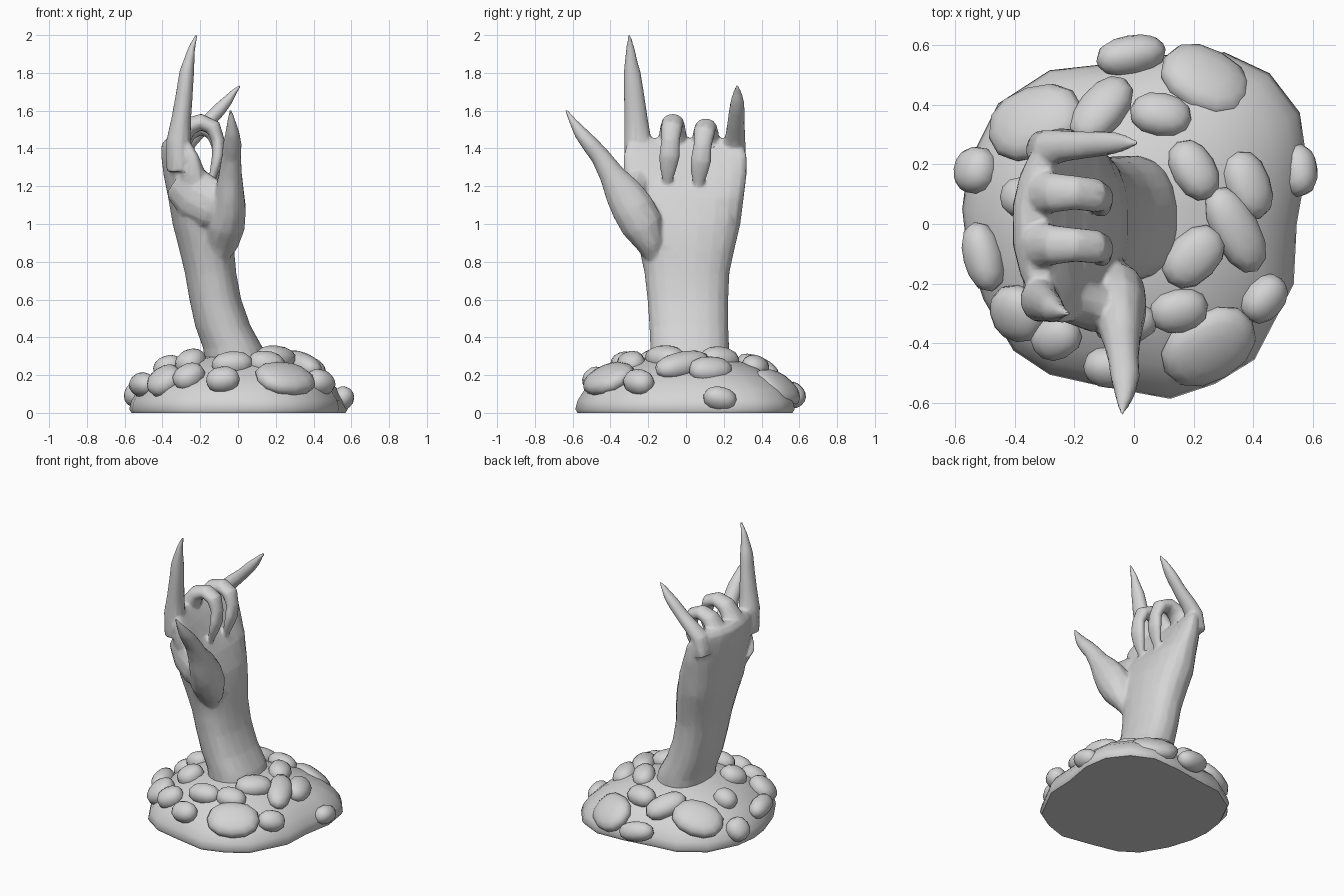
import bpy, bmesh, math
from mathutils import Vector, Matrix

grey = bpy.data.materials.new("plain grey")
grey.diffuse_color = (0.66, 0.66, 0.66, 1)


def smooth(ob, angle=50):
    bpy.ops.object.select_all(action='DESELECT')
    ob.select_set(True)
    bpy.context.view_layer.objects.active = ob
    bpy.ops.object.shade_smooth_by_angle(angle=math.radians(angle))


def finish(name, bm):
    bmesh.ops.recalc_face_normals(bm, faces=bm.faces)
    me = bpy.data.meshes.new(name)
    bm.to_mesh(me)
    bm.free()
    ob = bpy.data.objects.new(name, me)
    bpy.context.collection.objects.link(ob)
    me.materials.append(grey)
    smooth(ob)
    return ob


def skin(bm, rings):
    n = len(rings[0])
    for a, b in zip(rings, rings[1:]):
        for i in range(n):
            bm.faces.new((a[i], a[(i + 1) % n], b[(i + 1) % n], b[i]))
    bm.faces.new(rings[0])
    bm.faces.new(rings[-1])


def power(f, p):
    return math.copysign(abs(f) ** p, f)


hand = bmesh.new()


def limb(pts, side=(0, 1, 0), sides=12, palm=False, p_box=1.0):
    """Loft rings along pts of (x, y, z, half width along side, half thickness)."""
    rings = []
    c = [Vector(p[:3]) for p in pts]
    for i, p in enumerate(pts):
        t = c[min(i + 1, len(c) - 1)] - c[max(i - 1, 0)]
        t = Vector((0, 0, 1)) if palm else t.normalized()
        s = Vector(side)
        s = (s - t * s.dot(t)).normalized()
        d = s.cross(t)
        ring = []
        for k in range(sides):
            a = math.tau * (k + 0.5) / sides
            co = c[i] + s * power(math.cos(a), p_box) * p[3] + d * power(math.sin(a), p_box) * p[4]
            if palm:  # the row of knuckles bows backwards
                co.x += min(max(co.z - 1.0, 0) * 2, 0.75) * co.y ** 2
            ring.append(hand.verts.new(co))
        rings.append(ring)
    skin(hand, rings)


# Forearm, wrist and palm
limb([
    (0.00, 0.02, 0.20, 0.21, 0.17), (-0.025, 0.02, 0.34, 0.21, 0.16),
    (-0.08, 0.015, 0.46, 0.21, 0.148), (-0.12, 0.01, 0.60, 0.215, 0.138),
    (-0.145, 0.005, 0.74, 0.226, 0.137), (-0.165, 0.005, 0.86, 0.252, 0.146),
    (-0.195, 0.005, 1.00, 0.285, 0.152), (-0.235, 0.00, 1.14, 0.308, 0.137),
    (-0.285, -0.005, 1.26, 0.328, 0.112), (-0.32, -0.005, 1.36, 0.328, 0.09),
    (-0.34, -0.005, 1.42, 0.31, 0.068), (-0.34, -0.005, 1.455, 0.27, 0.04),
], sides=20, palm=True, p_box=0.85)

# Raised index finger with claw
limb([
    (-0.31, -0.25, 1.28, 0.075, 0.07), (-0.315, -0.255, 1.44, 0.074, 0.066),
    (-0.30, -0.265, 1.56, 0.063, 0.053), (-0.285, -0.275, 1.68, 0.055, 0.046),
    (-0.272, -0.285, 1.80, 0.046, 0.040), (-0.262, -0.29, 1.85, 0.036, 0.032),
    (-0.245, -0.295, 1.93, 0.023, 0.019), (-0.218, -0.30, 2.005, 0.007, 0.007)])

# Two curled fingers with claws
for y, dz, tip, drop in ((-0.07, 0.0, -0.03, 1.18), (0.105, -0.025, -0.043, 1.15)):
    limb([
        (-0.335, y, 1.34, 0.085, 0.06), (-0.315, y, 1.44 + dz, 0.08, 0.06),
        (-0.265, y, 1.515 + dz, 0.067, 0.052), (-0.195, y, 1.54 + dz, 0.058, 0.046),
        (-0.13, y + tip * 0.2, 1.51 + dz, 0.058, 0.044),
        (-0.105, y + tip * 0.4, 1.44 + dz, 0.049, 0.036),
        (-0.105, y + tip * 0.6, 1.36 + dz, 0.056, 0.034),
        (-0.12, y + tip * 0.8, 1.30 + dz, 0.047, 0.027),
        (-0.137, y + tip * 0.9, 1.24 + dz, 0.030, 0.019),
        (-0.157, y + tip, drop, 0.007, 0.007)])

# Raised little finger with claw
limb([
    (-0.31, 0.25, 1.30, 0.065, 0.055), (-0.285, 0.255, 1.42, 0.062, 0.054),
    (-0.23, 0.262, 1.475, 0.053, 0.047), (-0.16, 0.265, 1.54, 0.046, 0.039),
    (-0.095, 0.27, 1.61, 0.042, 0.036), (-0.05, 0.272, 1.66, 0.034, 0.027),
    (-0.02, 0.272, 1.70, 0.022, 0.016), (0.014, 0.27, 1.735, 0.007, 0.007)])

# Thumb, then the web joining it to the palm
limb([
    (-0.11, -0.16, 0.80, 0.05, 0.04), (-0.095, -0.19, 0.90, 0.10, 0.08),
    (-0.07, -0.235, 1.00, 0.11, 0.115), (-0.05, -0.285, 1.09, 0.095, 0.115),
    (-0.045, -0.335, 1.17, 0.078, 0.10), (-0.04, -0.395, 1.265, 0.062, 0.068),
    (-0.035, -0.455, 1.36, 0.052, 0.052), (-0.03, -0.51, 1.425, 0.05, 0.046),
    (-0.03, -0.56, 1.485, 0.037, 0.036), (-0.035, -0.60, 1.545, 0.023, 0.02),
    (-0.04, -0.635, 1.605, 0.007, 0.007)], side=(1, 0, 0))
limb([
    (-0.30, -0.20, 1.23, 0.12, 0.08), (-0.22, -0.245, 1.15, 0.14, 0.085),
    (-0.13, -0.28, 1.10, 0.13, 0.085), (-0.05, -0.28, 1.07, 0.10, 0.06)], side=(0, 0, 1))

# Fuse the limbs into one skin and thin it out
ob = finish("clawed_hand", hand)
mod = ob.modifiers.new("fuse", 'REMESH')
mod.mode = 'VOXEL'
mod.voxel_size = 0.009
mod = ob.modifiers.new("soften", 'SMOOTH')
mod.factor = 0.5
mod.iterations = 5
mod = ob.modifiers.new("thin", 'DECIMATE')
mod.ratio = 0.08
bpy.context.view_layer.objects.active = ob
for m in list(ob.modifiers):
    if m.name in ("fuse", "soften", "thin"):
        bpy.ops.object.modifier_move_to_index(modifier=m.name, index=("fuse", "soften", "thin").index(m.name))
for n in ("fuse", "soften", "thin"):
    bpy.ops.object.modifier_apply(modifier=n)
ob.data.materials.clear()
ob.data.materials.append(grey)
smooth(ob, 60)

# Uneven mound
outline = [(0.3, 0.57), (0.45, 0.5), (0.55, 0.37), (0.575, 0.2), (0.54, 0), (0.53, -0.2),
           (0.4, -0.45), (0.27, -0.53), (0.12, -0.58), (-0.1, -0.54), (-0.28, -0.5),
           (-0.4, -0.42), (-0.5, -0.25), (-0.555, -0.08), (-0.57, 0.05), (-0.55, 0.2),
           (-0.45, 0.4), (-0.28, 0.51), (-0.1, 0.53), (0.1, 0.56)]
levels = [(0.99, 0), (1.01, 0.02), (0.99, 0.065), (0.93, 0.12), (0.82, 0.178),
          (0.66, 0.235), (0.45, 0.285), (0.2, 0.31)]
bm = bmesh.new()
skin(bm, [[bm.verts.new((x * s, y * s, z)) for x, y in outline] for s, z in levels])
finish("mound", bm)


def mound_at(r):
    """Height and slope of the mound at radius r."""
    f = min(max(r / 0.59, 0.2), 0.98)
    for (s1, z1), (s0, z0) in zip(levels[2:], levels[3:]):
        if s0 <= f <= s1:
            return z0 + (z1 - z0) * (f - s0) / (s1 - s0), (z0 - z1) / (s1 - s0) / 0.59
    return 0.08, 1.6


# Rounded stones: x, y, half length, half width, turn in degrees
stones = [
    (-0.01, 0.565, .12, .065, 15), (0.24, 0.48, .16, .13, -30), (0.09, 0.365, .105, .075, -10),
    (-0.11, 0.38, .14, .08, 55), (-0.33, 0.34, .17, .13, 15), (-0.53, 0.18, .08, .08, 0),
    (-0.505, -0.11, .12, .065, 105), (-0.39, -0.30, .1, .1, 0), (-0.26, -0.38, .09, .075, 30),
    (-0.37, 0.09, .08, .07, 0), (0.2, 0.18, .11, .075, 120), (0.38, 0.13, .12, .08, 110),
    (0.34, -0.02, .16, .08, 120), (0.2, -0.11, .12, .085, 45), (0.15, -0.29, .1, .075, 10),
    (0.25, -0.41, .17, .13, 30), (0.435, -0.25, .09, .07, 45), (0.55, 0.18, .06, .09, 0),
    (-0.08, -0.48, .09, .07, 0), (-0.03, -0.33, .11, .07, 5), (-0.25, -0.17, .09, .08, 60)]
for i, (x, y, a, b, turn) in enumerate(stones):
    r = math.hypot(x, y)
    z, slope = mound_at(r)
    slope = min(slope, 1.2)
    n = Vector((x / r * slope, y / r * slope, 1)).normalized()
    tilt = Vector((0, 0, 1)).rotation_difference(n).to_matrix().to_4x4()
    m = (Matrix.Translation((x, y, z)) @ tilt
         @ Matrix.Rotation(math.radians(turn), 4, 'Z') @ Matrix.Diagonal((a, b, 0.065, 1)))
    bm = bmesh.new()
    bmesh.ops.create_uvsphere(bm, u_segments=12, v_segments=8, radius=1)
    for v in bm.verts:  # slightly boxy pebble
        v.co = m @ Vector([power(f, 0.9) for f in v.co])
    finish("stone_%02d" % (i + 1), bm)
